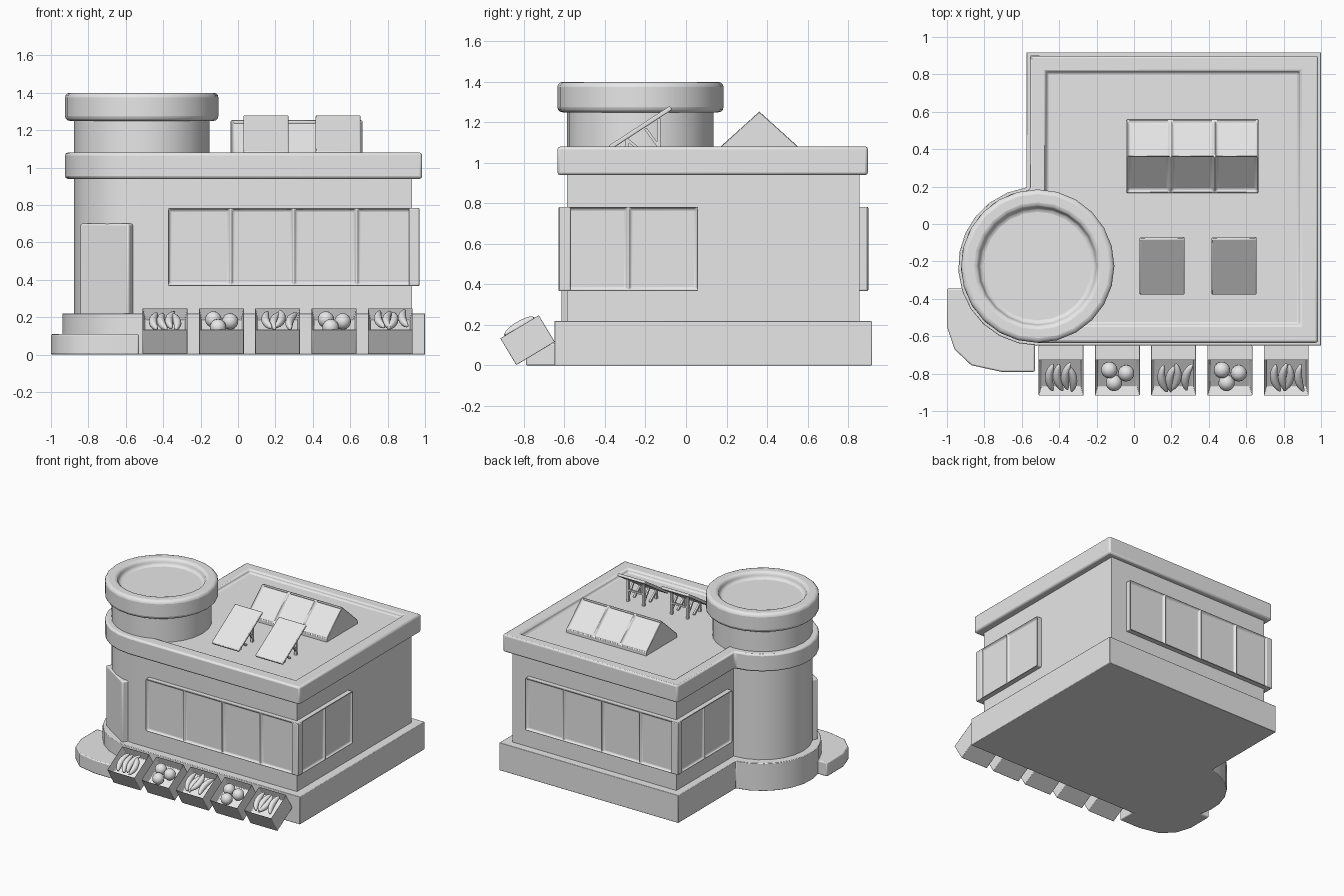
import bpy
import bmesh
import random
from math import radians, pi, sin, cos, acos
from mathutils import Matrix, Vector

random.seed(4)
cube = bpy.data.objects.get("Cube")
if cube:
    bpy.data.objects.remove(cube, do_unlink=True)

grey = bpy.data.materials.new("plain_grey")
grey.use_nodes = True
grey.diffuse_color = (0.8, 0.8, 0.8, 1)
grey.node_tree.nodes["Principled BSDF"].inputs["Base Color"].default_value = (0.8, 0.8, 0.8, 1)

TOWER = Vector((-0.515, -0.225, 0))
SIDES = 24


def finish(name, bm, bevel=0.0, matrix=None, segments=2):
    """Turn a bmesh into a smooth-shaded object with optional rounded edges."""
    bmesh.ops.recalc_face_normals(bm, faces=bm.faces[:])
    mesh = bpy.data.meshes.new(name)
    bm.to_mesh(mesh)
    bm.free()
    mesh.materials.append(grey)
    obj = bpy.data.objects.new(name, mesh)
    bpy.context.collection.objects.link(obj)
    if matrix is not None:
        obj.matrix_world = matrix
    bpy.ops.object.select_all(action='DESELECT')
    obj.select_set(True)
    bpy.context.view_layer.objects.active = obj
    bpy.ops.object.shade_smooth_by_angle(angle=radians(32))
    if bevel:
        mod = obj.modifiers.new("rounded_edges", 'BEVEL')
        mod.width = bevel
        mod.segments = segments
        mod.limit_method = 'ANGLE'
        mod.angle_limit = radians(32)
    return obj


def loft(loops):
    """Skin a series of equal-length loops and cap both ends."""
    bm = bmesh.new()
    rings = [[bm.verts.new(p) for p in loop] for loop in loops]
    n = len(rings[0])
    for a, b in zip(rings, rings[1:]):
        for i in range(n):
            j = (i + 1) % n
            bm.faces.new((a[i], a[j], b[j], b[i]))
    bm.faces.new(rings[0])
    bm.faces.new(rings[-1])
    bmesh.ops.recalc_face_normals(bm, faces=bm.faces[:])
    return bm


def recess(bm, test, border, depth):
    """Inset every face passing the test and push it inwards."""
    bm.normal_update()
    faces = [f for f in bm.faces if test(f.normal)]
    bmesh.ops.inset_individual(bm, faces=faces, thickness=border, depth=-depth)


def box(lo, hi):
    return loft([[(x, lo[1], lo[2]), (x, hi[1], lo[2]), (x, hi[1], hi[2]), (x, lo[1], hi[2])]
                 for x in (lo[0], hi[0])])


def circle(r, z):
    return [TOWER + Vector((r * cos(2 * pi * i / SIDES), r * sin(2 * pi * i / SIDES), z))
            for i in range(SIDES)]


def outline(r, x0, x1, y1, z):
    """Square plan whose front right corner swells into the round tower."""
    y0 = TOWER.y - r
    start = acos((x0 - TOWER.x) / r)
    pts = [(x1, y0, z), (x1, y1, z), (x0, y1, z)]
    steps = SIDES // 2
    for i in range(steps + 1):
        a = start + (1.5 * pi - start) * i / steps
        pts.append((TOWER.x + r * cos(a), TOWER.y + r * sin(a), z))
    return pts


# Building shell
base = (0.425, -0.575, 1.0, 0.918)
wall = (0.362, -0.515, 0.93, 0.856)
rim = (0.41, -0.555, 0.985, 0.898)
roof = (0.312, -0.47, 0.885, 0.815)
finish("base", loft([outline(*base, z) for z in (0, 0.22)]), 0.004)
finish("walls", loft([outline(*wall, z) for z in (0.2, 0.96)]))
finish("roof_parapet", loft([outline(*rim, 0.94), outline(*rim, 1.08),
                             outline(*roof, 1.08), outline(*roof, 1.05)]), 0.014)

# Round tower
finish("tower_wall", loft([circle(0.362, z) for z in (1.0, 1.28)]))
finish("tower_ring", loft([circle(r, z) for r, z in
                           ((0.3, 1.25), (0.41, 1.25), (0.41, 1.40), (0.315, 1.40), (0.315, 1.35))]),
       0.025, segments=3)

# Entrance step and door
step = [(-0.53, -0.345), (-1.0, -0.345), (-1.0, -0.55), (-0.96, -0.67),
        (-0.87, -0.755), (-0.71, -0.79), (-0.53, -0.79)]
finish("entrance_step", loft([[(x, y, z) for x, y in step] for z in (0, 0.11)]), 0.008)
finish("door", box((-0.155, -0.37, 0.1), (0.155, -0.25, 0.7)), 0.01,
       Matrix.Translation(TOWER) @ Matrix.Rotation(radians(-33), 4, 'Z'))


# Window bands, repeated on the opposite corner
def window(name, width, panes, matrix):
    xs = [width * (i / panes - 0.5) for i in range(panes + 1)]
    bm = loft([[(x, -0.04, 0.368), (x, 0.02, 0.368), (x, 0.02, 0.783), (x, -0.04, 0.783)] for x in xs])
    recess(bm, lambda n: n.y < -0.9, 0.02, 0.018)
    finish(name, bm, 0.006, matrix)


centre = Matrix.Translation((0.207, 0.135, 0))
half_turn = centre @ Matrix.Rotation(pi, 4, 'Z') @ centre.inverted()
long_place = Matrix.Translation((0.298, -0.59, 0))
short_place = Matrix.Translation((0.933, -0.285, 0)) @ Matrix.Rotation(pi / 2, 4, 'Z')
window("front_window", 1.346, 4, long_place)
window("left_window", 0.69, 2, short_place)
window("back_window", 1.346, 4, half_turn @ long_place)
window("right_window", 0.69, 2, half_turn @ short_place)

# Gabled skylight
gable = [(0.165, 1.04), (0.165, 1.08), (0.362, 1.258), (0.559, 1.08), (0.559, 1.04)]
sky = loft([[(-0.04 + 0.235 * i, y, z) for y, z in gable] for i in range(4)])
recess(sky, lambda n: 0.3 < n.z < 0.95, 0.02, 0.018)
finish("skylight", sky, 0.007)


# Solar panels on struts
def strut(name, a, b, size=0.009):
    a, b = Vector(a), Vector(b)
    turn = (b - a).to_track_quat('Z', 'Y').to_matrix().to_4x4()
    finish(name, box((-size, -size, 0), (size, size, (b - a).length)), 0,
           Matrix.Translation(a) @ turn)


for x in (0.15, 0.535):
    finish("solar_panel", box((-0.12, 0, 0), (0.12, 0.358, 0.022)), 0.006,
           Matrix.Translation((x, -0.368, 1.068)) @ Matrix.Rotation(radians(33), 4, 'X'))
    for sx in (x - 0.07, x + 0.07):
        strut("panel_back_leg", (sx, -0.135, 1.04), (sx, -0.135, 1.22))
        strut("panel_front_leg", (sx, -0.29, 1.04), (sx, -0.29, 1.12))
        strut("panel_brace", (sx, -0.21, 1.05), (sx, -0.29, 1.115), 0.007)
        strut("panel_side_brace", (sx, -0.2, 1.17), (sx, -0.135, 1.08), 0.007)
    strut("panel_cross_bar", (x - 0.07, -0.135, 1.14), (x + 0.07, -0.135, 1.14), 0.007)


# Tilted produce crates
def blob(name, place, scale, bend, spin):
    bm = bmesh.new()
    bmesh.ops.create_uvsphere(bm, u_segments=14, v_segments=10, radius=1,
                              matrix=Matrix.Rotation(pi / 2, 4, 'X'))
    for v in bm.verts:
        v.co = Vector(v.co[i] * scale[i] for i in range(3))
        v.co.x += bend * v.co.y ** 2
    finish(name, bm, 0, place @ Matrix.Rotation(spin, 4, 'Z'))


for k in range(5):
    tilt = (Matrix.Translation((-0.39 + 0.301 * k, -0.838, 0.002))
            @ Matrix.Rotation(radians(31), 4, 'X'))
    crate = box((-0.12, 0, 0), (0.12, 0.222, 0.156))
    recess(crate, lambda n: n.z > 0.9, 0.02, 0.0)
    recess(crate, lambda n: n.z > 2, 0, 0)
    floor = max((f for f in crate.faces if f.normal.z > 0.9),
                key=lambda f: -abs(f.calc_center_median().y - 0.111)
                - abs(f.calc_center_median().x))
    for v in floor.verts:
        v.co.z -= 0.07
    finish("crate", crate, 0.004, tilt)
    if k % 2:
        for fx, fy in ((-0.043, 0.145), (0.047, 0.125), (-0.018, 0.065)):
            blob("round_fruit", tilt @ Matrix.Translation((fx, fy, 0.13)),
                 (0.044, 0.044, 0.044), 0, 0)
    else:
        for i in range(4):
            spot = (-0.065 + 0.043 * i, 0.111 + random.uniform(-0.01, 0.01),
                    0.145 + random.uniform(-0.005, 0.012))
            blob("long_fruit", tilt @ Matrix.Translation(spot),
                 (0.022, 0.085, 0.024), random.choice((-3, 3)), random.uniform(-0.2, 0.2))
